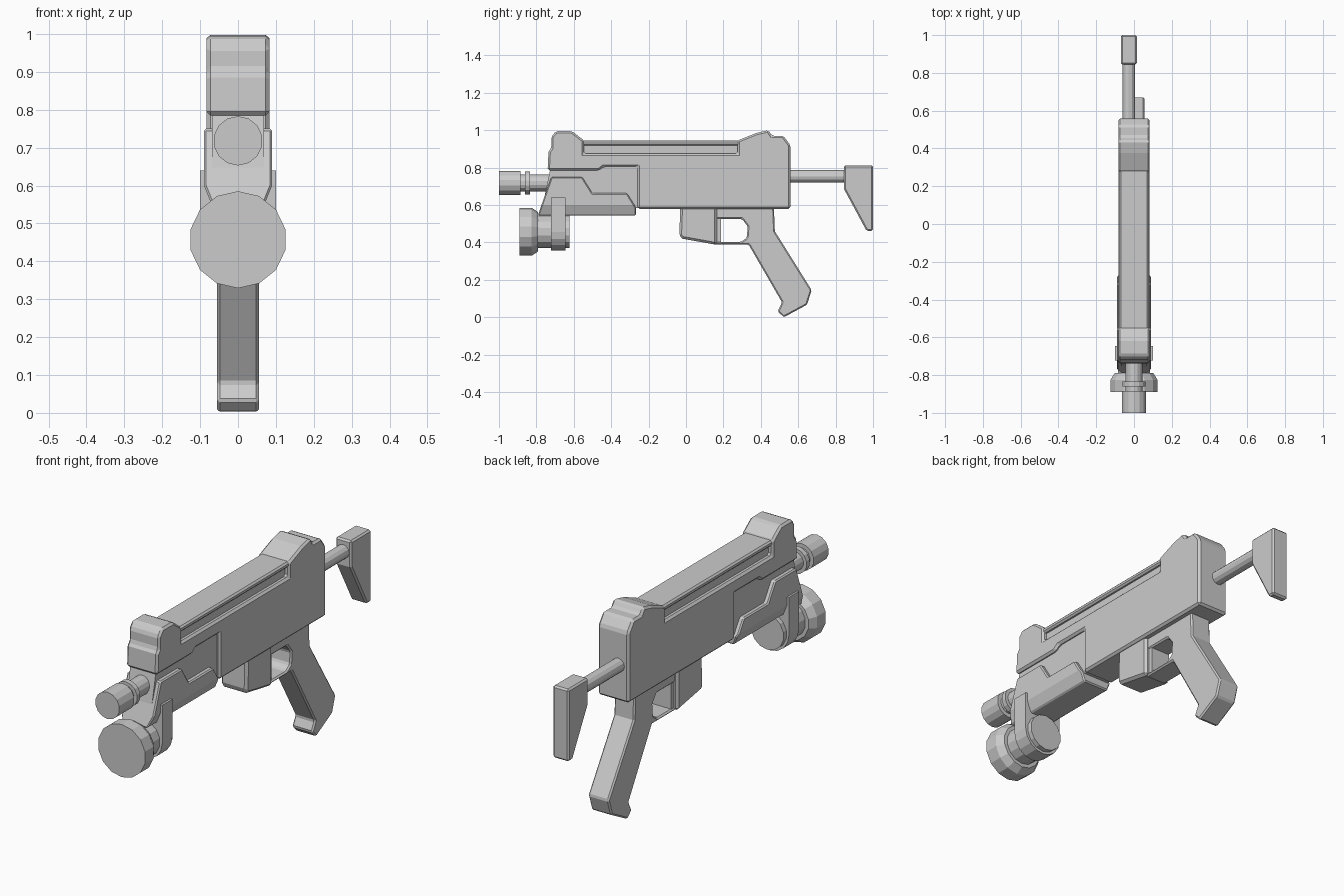
import bpy, bmesh, math

if "Cube" in bpy.data.objects:
    bpy.data.objects.remove(bpy.data.objects["Cube"])

grey = bpy.data.materials.new("light_grey")
grey.diffuse_color = (0.6, 0.6, 0.6, 1)
grey.use_nodes = True
grey.node_tree.nodes["Principled BSDF"].inputs["Base Color"].default_value = grey.diffuse_color


def finish(name, bm, bevel=0.0):
    bmesh.ops.recalc_face_normals(bm, faces=bm.faces)
    me = bpy.data.meshes.new(name)
    bm.to_mesh(me)
    bm.free()
    me.materials.append(grey)
    ob = bpy.data.objects.new(name, me)
    bpy.context.collection.objects.link(ob)
    if bevel:
        m = ob.modifiers.new("edge_chamfer", 'BEVEL')
        m.width, m.segments, m.limit_method = bevel, 1, 'ANGLE'
        m.angle_limit = math.radians(35)
    return ob


def prism(name, outline, x0, x1, bevel=0.0, taper=None):
    """Side outline (y, z) extruded from x0 to x1; taper = (height, bottom x scale)."""
    bm = bmesh.new()
    face = bm.faces.new([bm.verts.new((x0, y, z)) for y, z in outline])
    ext = bmesh.ops.extrude_face_region(bm, geom=[face])
    for v in ext["geom"]:
        if isinstance(v, bmesh.types.BMVert):
            v.co.x = x1
    if taper:
        bmesh.ops.bisect_plane(bm, geom=bm.verts[:] + bm.edges[:] + bm.faces[:],
                               plane_co=(0, 0, taper[0]), plane_no=(0, 0, 1))
        low = min(v.co.z for v in bm.verts)
        for v in bm.verts:
            if v.co.z < taper[0]:
                t = (taper[0] - v.co.z) / (taper[0] - low)
                v.co.x *= 1 + (taper[1] - 1) * t
    return finish(name, bm, bevel)


def lathe(name, rings, x, z, sides):
    """Stack of (y, radius) rings along y, closed at both ends."""
    bm = bmesh.new()
    loops = []
    for y, r in rings:
        loops.append([bm.verts.new((x + r * math.sin(2 * math.pi * i / sides), y,
                                    z + r * math.cos(2 * math.pi * i / sides)))
                      for i in range(sides)])
    for a, b in zip(loops, loops[1:]):
        for i in range(sides):
            j = (i + 1) % sides
            bm.faces.new((a[i], a[j], b[j], b[i]))
    bm.faces.new(loops[0])
    bm.faces.new(loops[-1])
    return finish(name, bm)


# Receiver with front and rear humps, stepped underside at the front
prism("receiver", [(-0.74, 0.785), (-0.735, 0.885), (-0.72, 0.905), (-0.72, 0.965),
                   (-0.695, 0.995), (-0.61, 0.995), (-0.545, 0.945), (-0.545, 0.875),
                   (0.275, 0.875), (0.275, 0.945), (0.375, 0.985), (0.44, 1.0),
                   (0.46, 0.97), (0.52, 0.97), (0.558, 0.92), (0.558, 0.58),
                   (-0.258, 0.58), (-0.258, 0.805), (-0.44, 0.805), (-0.465, 0.785)],
      -0.083, 0.083, 0.01)

# Recessed core behind the groove and lower panel
prism("front_core", [(-0.77, 0.58), (-0.72, 0.82), (-0.24, 0.82), (-0.24, 0.585)],
      -0.068, 0.068)

# Top cover with side rails in the grooves
prism("top_cover_core", [(-0.56, 0.86), (-0.56, 0.944), (0.29, 0.944), (0.29, 0.86)],
      -0.06, 0.06)
prism("top_cover", [(-0.56, 0.918), (-0.56, 0.945), (0.29, 0.945), (0.29, 0.918)],
      -0.076, 0.076, 0.008)

# Lower front shroud
prism("front_shroud", [(-0.792, 0.545), (-0.72, 0.75), (-0.555, 0.75), (-0.5, 0.663),
                       (-0.315, 0.663), (-0.268, 0.588), (-0.268, 0.545)],
      -0.09, 0.09, 0.006, (0.6, 0.75))

# Barrel with collar and muzzle
lathe("barrel", [(-1.0, 0.065), (-0.885, 0.065), (-0.885, 0.045), (-0.86, 0.045),
                 (-0.86, 0.062), (-0.835, 0.062), (-0.835, 0.045), (-0.7, 0.045)],
      0, 0.718, 14)

# Under-barrel lamp and its strap
lathe("lamp", [(-0.89, 0.128), (-0.825, 0.128), (-0.79, 0.105), (-0.79, 0.088),
               (-0.622, 0.088)], 0, 0.457, 14)
bm = bmesh.new()
arc = [(0.1 * math.cos(a), 0.457 + 0.1 * math.sin(a))
       for a in [math.pi + math.pi * i / 8 for i in range(9)]]
section = arc + [(0.1, 0.64), (-0.1, 0.64)]
f = bm.faces.new([bm.verts.new((x, -0.722, z)) for x, z in section])
ext = bmesh.ops.extrude_face_region(bm, geom=[f])
for v in ext["geom"]:
    if isinstance(v, bmesh.types.BMVert):
        v.co.y = -0.645
finish("lamp_strap", bm)

# Magazine well
prism("magazine_well", [(-0.03, 0.6), (-0.036, 0.435), (-0.02, 0.42), (0.165, 0.387),
                        (0.165, 0.6)], -0.07, 0.07, 0.012)

# Grip and trigger guard in one piece
prism("grip", [(0.15, 0.59), (0.47, 0.59), (0.475, 0.465), (0.672, 0.15), (0.647, 0.072),
               (0.523, 0.005), (0.49, 0.037), (0.513, 0.085), (0.335, 0.393),
               (0.15, 0.393), (0.15, 0.408), (0.295, 0.408), (0.325, 0.43),
               (0.33, 0.49), (0.3, 0.53), (0.15, 0.53)], -0.055, 0.055, 0.007)
prism("guard_front", [(0.15, 0.4), (0.186, 0.4), (0.186, 0.54), (0.15, 0.54)],
      -0.05, 0.05)

# Stock rod and butt
lathe("stock_rod", [(0.54, 0.033), (0.86, 0.033)], -0.028, 0.753, 12)
prism("stock_butt", [(0.845, 0.812), (1.0, 0.812), (1.0, 0.462), (0.965, 0.462),
                     (0.845, 0.685)], -0.07, 0.015, 0.008)

# Sit the model on the ground
low = 0.005
for ob in bpy.context.collection.objects:
    ob.location.z -= low if ob.name == "grip" else 0
